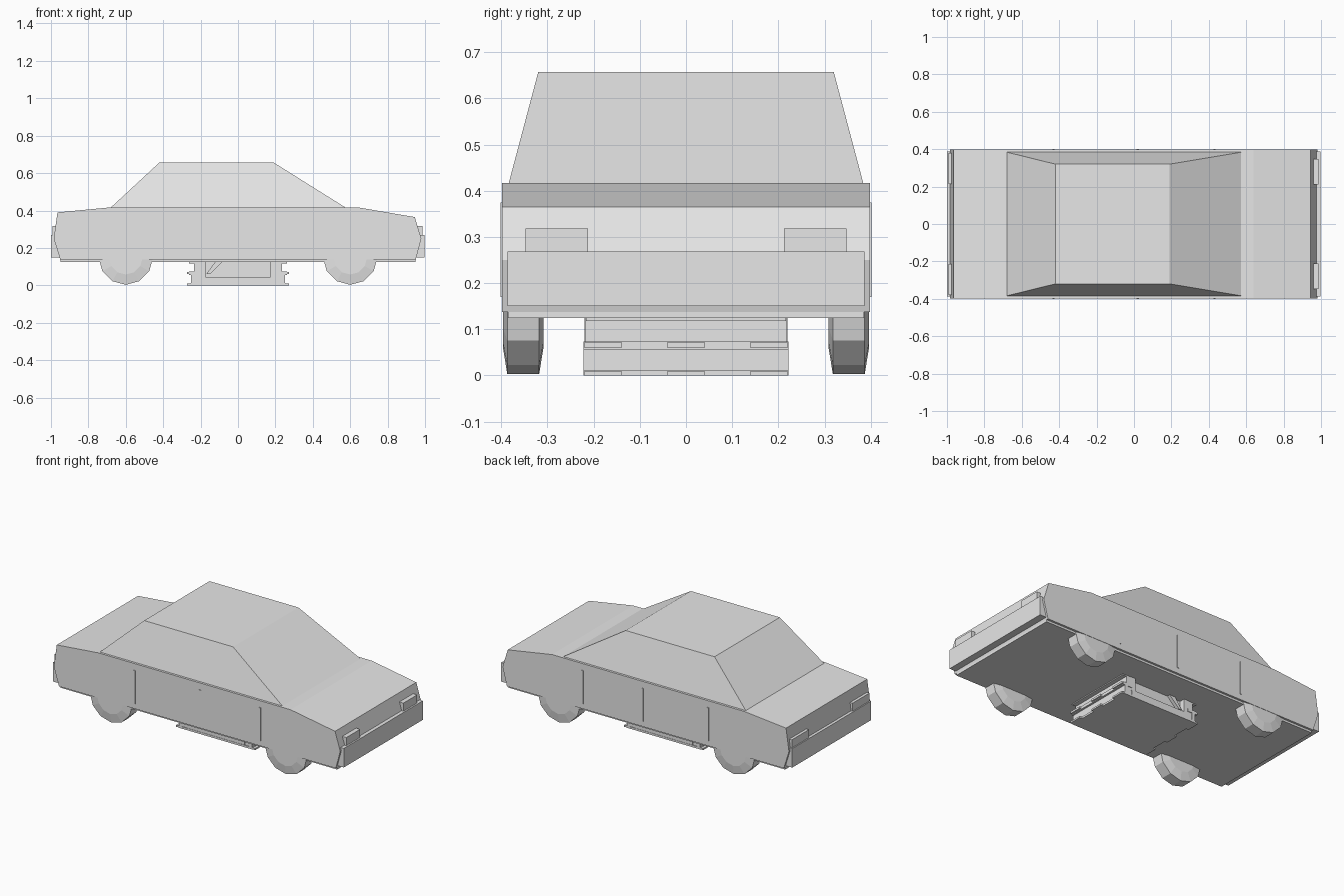
import bpy
import bmesh
from math import sin, cos, pi

cube = bpy.data.objects.get("Cube")
if cube:
    bpy.data.objects.remove(cube, do_unlink=True)

grey = bpy.data.materials.new("light grey")
grey.use_nodes = True
colour = (0.8, 0.8, 0.8, 1)
grey.diffuse_color = colour
grey.node_tree.nodes["Principled BSDF"].inputs["Base Color"].default_value = colour


def loft(name, rings):
    """Skin a list of equal-length vertex rings and cap both ends."""
    bm = bmesh.new()
    rows = [[bm.verts.new(p) for p in ring] for ring in rings]
    n = len(rows[0])
    for a, b in zip(rows, rows[1:]):
        for i in range(n):
            j = (i + 1) % n
            bm.faces.new((a[i], a[j], b[j], b[i]))
    bm.faces.new(rows[0])
    bm.faces.new(rows[-1])
    bmesh.ops.recalc_face_normals(bm, faces=bm.faces)
    mesh = bpy.data.meshes.new(name)
    bm.to_mesh(mesh)
    bm.free()
    mesh.materials.append(grey)
    ob = bpy.data.objects.new(name, mesh)
    bpy.context.scene.collection.objects.link(ob)
    return ob


def box(name, x, y, z):
    """Box from (min, max) pairs."""
    return loft(name, [[(x[0], y[0], h), (x[1], y[0], h), (x[1], y[1], h), (x[0], y[1], h)] for h in z])


def extrude(name, profile, y0, y1):
    """Side profile in x, z carried across y."""
    return loft(name, [[(x, y, z) for x, z in profile] for y in (y0, y1)])


def span(side, a, b):
    return tuple(sorted((side * a, side * b)))


# Lower body, sill and cabin
body = [(-0.95, 0.137), (0.95, 0.137), (0.98, 0.25), (0.945, 0.365),
        (0.64, 0.417), (-0.68, 0.417), (-0.965, 0.39), (-0.985, 0.25)]
extrude("body", body, -0.398, 0.398)
box("floor_pan", (-0.95, 0.95), (-0.385, 0.385), (0.124, 0.14))


def rect(x0, x1, y, z):
    return [(x0, -y, z), (x1, -y, z), (x1, y, z), (x0, y, z)]


loft("cabin", [rect(-0.68, 0.575, 0.384, 0.416), rect(-0.42, 0.19, 0.32, 0.657)])

# Bumpers and lamps at both ends
box("front_bumper", (0.93, 0.997), (-0.387, 0.387), (0.15, 0.268))
box("rear_bumper", (-1.0, -0.93), (-0.387, 0.387), (0.15, 0.268))
for s, tag in ((1, "left"), (-1, "right")):
    box("headlight_" + tag, (0.94, 0.987), span(s, 0.212, 0.347), (0.26, 0.318))
    box("tail_light_" + tag, (-0.993, -0.94), span(s, 0.215, 0.38), (0.26, 0.318))

# Door seams
for s in (1, -1):
    for x in (-0.43, 0.02, 0.43):
        box("door_strip", (x - 0.006, x + 0.006), span(s, 0.39, 0.402), (0.17, 0.375))

# Twelve-sided wheels with tapered rims
for x in (-0.6, 0.6):
    for s in (1, -1):
        rings = []
        for y, r in ((0.309, 0.09), (0.318, 0.145), (0.387, 0.145), (0.396, 0.09)):
            rings.append([(x + r * sin(i * pi / 6), s * y, 0.148 - r * cos(i * pi / 6))
                          for i in range(12)])
        loft("wheel", rings)

# Stand under the car: core, end slabs, lips and tabs
box("stand_plate", (-0.255, 0.255), (-0.222, 0.222), (0, 0.012))
box("stand_core", (-0.21, 0.21), (-0.185, 0.185), (0.01, 0.13))
for s in (1, -1):
    box("stand_end", span(s, 0.2, 0.235), (-0.218, 0.218), (0.01, 0.128))
    box("stand_lower_end", span(s, 0.23, 0.25), (-0.222, 0.222), (0.01, 0.056))
    box("stand_middle_lip", span(s, 0.2, 0.262), (-0.222, 0.222), (0.056, 0.074))
    box("stand_top_lip", span(s, 0.2, 0.262), (-0.216, 0.216), (0.118, 0.128))
    for y in (-0.18, 0, 0.18):
        box("stand_tab", span(s, 0.25, 0.272), (y - 0.04, y + 0.04), (0, 0.01))
        box("stand_lip_tab", span(s, 0.255, 0.272), (y - 0.04, y + 0.04), (0.06, 0.072))
    # Side rail, posts and brace around the recessed panel
    side = span(s, 0.18, 0.22)
    box("stand_side_rail", (-0.2, 0.2), side, (0.01, 0.045))
    for x in (-0.19, 0.19):
        box("stand_side_post", (x - 0.015, x + 0.015), side, (0.04, 0.128))
    extrude("stand_brace", [(-0.17, 0.06), (-0.15, 0.06), (-0.08, 0.128), (-0.12, 0.128)],
            *span(s, 0.18, 0.205))
